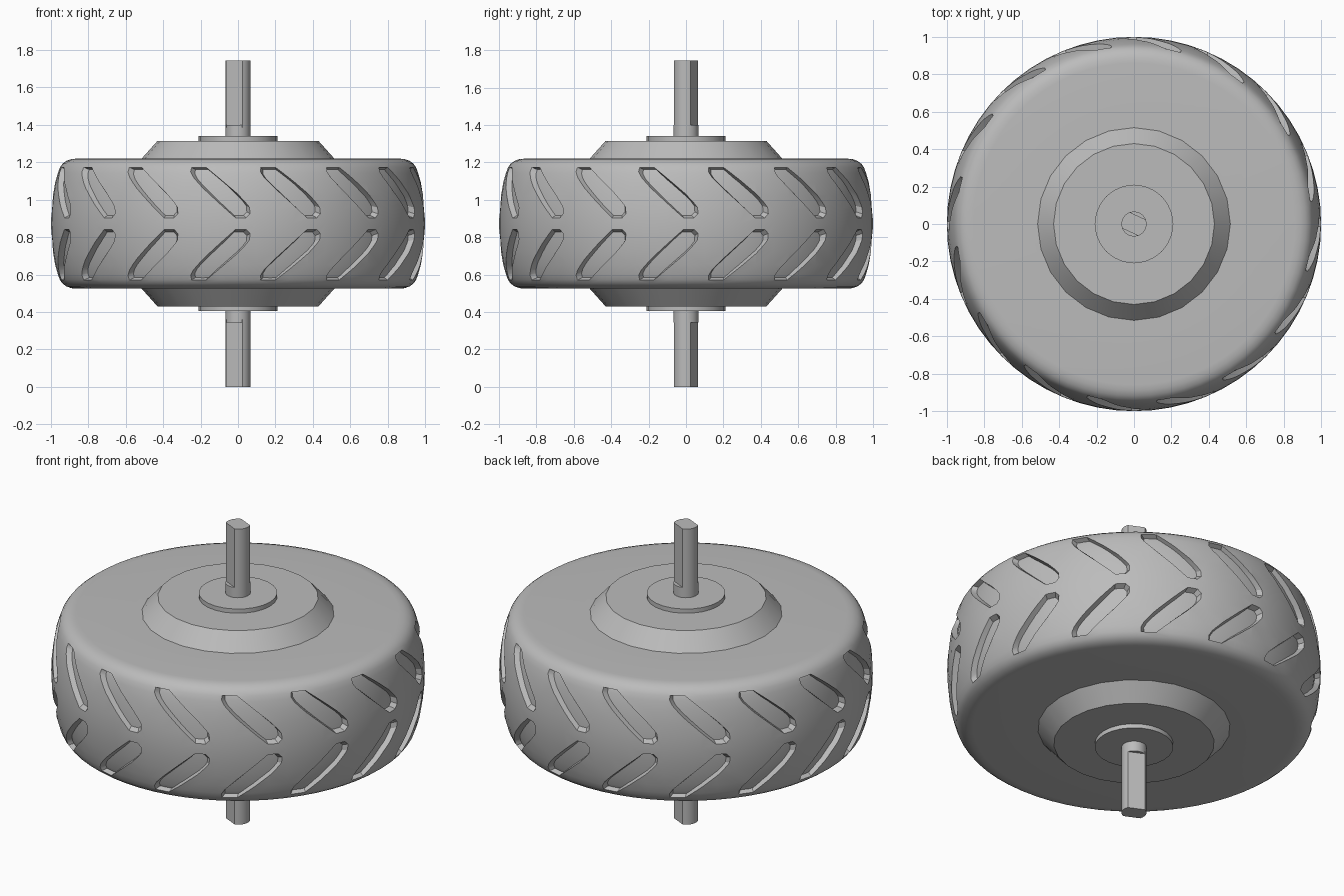
import bpy, bmesh, math
from mathutils import Vector

if "Cube" in bpy.data.objects:
    bpy.data.objects.remove(bpy.data.objects["Cube"])

MID = 0.8725          # height of the wheel's middle plane
SHAFT_R = 0.067

grey = bpy.data.materials.new("plain_grey")
grey.use_nodes = True
grey.diffuse_color = (0.5, 0.5, 0.5, 1)
grey.node_tree.nodes["Principled BSDF"].inputs["Base Color"].default_value = (0.5, 0.5, 0.5, 1)


def make_object(name, bm):
    bmesh.ops.recalc_face_normals(bm, faces=bm.faces[:])
    mesh = bpy.data.meshes.new(name)
    bm.to_mesh(mesh)
    bm.free()
    mesh.materials.append(grey)
    obj = bpy.data.objects.new(name, mesh)
    bpy.context.collection.objects.link(obj)
    return obj


def smooth(obj, angle=30):
    bpy.ops.object.select_all(action='DESELECT')
    obj.select_set(True)
    bpy.context.view_layer.objects.active = obj
    bpy.ops.object.shade_smooth_by_angle(angle=math.radians(angle))


def revolve(name, half_profile, steps):
    """Lathe (radius, height) points, mirrored about the middle plane."""
    points = [(r, -h) for r, h in half_profile] + [(r, h) for r, h in reversed(half_profile) if h > 0]
    bm = bmesh.new()
    verts = [bm.verts.new((r, 0, MID + h)) for r, h in points]
    edges = [bm.edges.new(pair) for pair in zip(verts, verts[1:])]
    bmesh.ops.spin(bm, geom=verts + edges, cent=(0, 0, 0), axis=(0, 0, 1),
                   angle=math.tau, steps=steps)
    bmesh.ops.remove_doubles(bm, verts=bm.verts[:], dist=1e-4)
    return make_object(name, bm)


def prism(bm, lower, upper):
    """Solid between two matching loops of points."""
    a = [bm.verts.new(p) for p in lower]
    b = [bm.verts.new(p) for p in upper]
    caps = [bm.faces.new(a[::-1]), bm.faces.new(b)]
    for i in range(len(a)):
        j = (i + 1) % len(a)
        bm.faces.new((a[i], a[j], b[j], b[i]))
    bmesh.ops.triangulate(bm, faces=caps)


# Tyre section, from the side wall out to the crown
SECTION = [(0.0, 0.3475), (0.5, 0.3475), (0.86, 0.3475), (0.89, 0.345), (0.918, 0.335),
           (0.938, 0.32), (0.952, 0.3), (0.963, 0.27), (0.977, 0.22), (0.989, 0.15),
           (0.997, 0.075), (1.0, 0.0)]


def tyre_radius(h):
    for (r1, h1), (r0, h0) in zip(SECTION[2:], SECTION[3:]):
        if h0 <= h <= h1:
            return r0 + (r1 - r0) * (h - h0) / (h1 - h0)
    return 1.0


tyre = revolve("tyre", SECTION, 64)

# Tread pocket outline: (sideways, height above middle)
POCKET = [(-0.262, 0.303), (-0.18, 0.303), (0.04, 0.115), (0.063, 0.085), (0.066, 0.05),
          (0.045, 0.028), (-0.012, 0.028), (-0.248, 0.25), (-0.265, 0.28)]
CENTRE = sum((Vector(p) for p in POCKET), Vector((0, 0))) / len(POCKET)


def pocket_loop(turn, side, offset, scale):
    loop = []
    for p in POCKET:
        x, h = CENTRE + (Vector(p) - CENTRE) * scale
        r = tyre_radius(p[1]) + offset
        angle = turn + math.asin(x) - math.pi / 2
        loop.append((r * math.cos(angle), r * math.sin(angle), MID + side * h))
    return loop


bm = bmesh.new()
for i in range(16):
    for side in (1, -1):
        turn = i * math.tau / 16
        prism(bm, pocket_loop(turn, side, -0.06, 0.78), pocket_loop(turn, side, 0.05, 1.15))
cutter = make_object("pocket_cutter", bm)
cutter.hide_render = True

# Cut the pockets into the tyre
cut = tyre.modifiers.new("pockets", 'BOOLEAN')
cut.operation = 'DIFFERENCE'
cut.solver = 'EXACT'
cut.object = cutter
depsgraph = bpy.context.evaluated_depsgraph_get()
cut_mesh = bpy.data.meshes.new_from_object(tyre.evaluated_get(depsgraph))
tyre.modifiers.clear()
tyre.data = cut_mesh
bpy.data.objects.remove(cutter)
smooth(tyre)

# Inner carcass that forms the curved pocket floors
carcass = revolve("tread_floor", [(max(r - 0.03, 0), min(h, 0.33)) for r, h in SECTION[2:]], 64)
smooth(carcass)

# Hub and collar stepping out of both side walls
hub = revolve("hub", [(0.0, 0.4425), (0.43, 0.4425), (0.515, 0.3475), (0.515, 0.3)], 24)
smooth(hub)
collar = revolve("collar", [(0.0, 0.4675), (0.21, 0.4675), (0.21, 0.4)], 24)
smooth(collar)

# Axle: round in the middle, two flats on each end
axle = revolve("axle", [(0.0, 0.5275), (SHAFT_R, 0.5275)], 24)
smooth(axle)

FLAT_DIR = math.radians(245)
half_flat = math.acos(0.0475 / SHAFT_R)
outline = []
for start in (FLAT_DIR, FLAT_DIR + math.pi):
    for k in range(8):
        a = start + half_flat + (math.pi - 2 * half_flat) * k / 7
        outline.append((SHAFT_R * math.cos(a), SHAFT_R * math.sin(a)))
for name, low, high in (("lower_axle_end", 0, 0.36), ("upper_axle_end", 1.385, 2 * MID)):
    bm = bmesh.new()
    prism(bm, [(x, y, low) for x, y in outline], [(x, y, high) for x, y in outline])
    smooth(make_object(name, bm))
